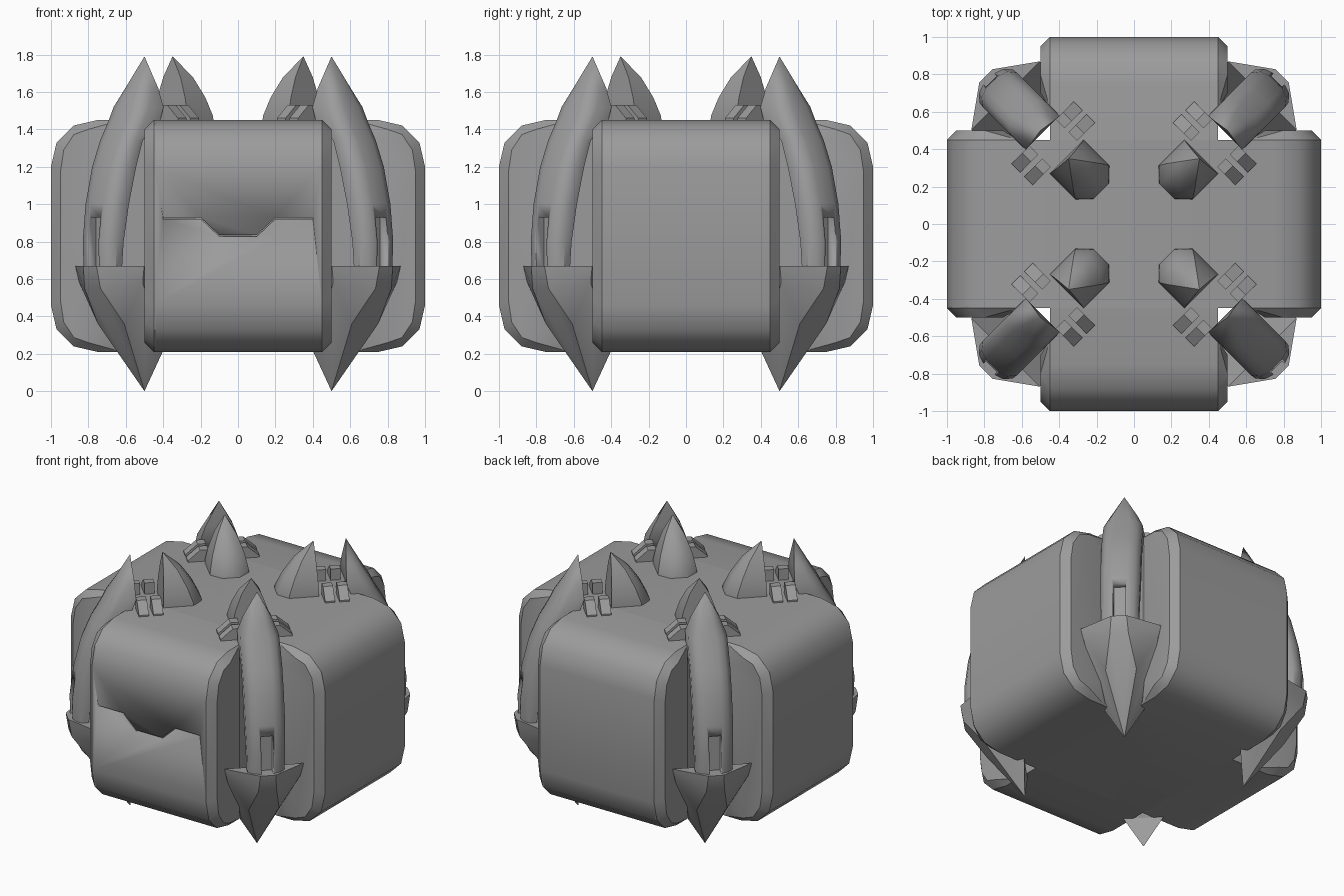
import bpy, bmesh, math
from mathutils import Matrix, Vector

if "Cube" in bpy.data.objects:
    bpy.data.objects.remove(bpy.data.objects["Cube"])

grey = bpy.data.materials.new("stone grey")
grey.diffuse_color = (0.33, 0.33, 0.33, 1)
grey.use_nodes = True
grey.node_tree.nodes["Principled BSDF"].inputs["Base Color"].default_value = grey.diffuse_color


def finish(name, bm, angle=0.0, smooth=35):
    """Turn a bmesh into a shaded object rotated about z."""
    bmesh.ops.recalc_face_normals(bm, faces=bm.faces)
    bm.transform(Matrix.Rotation(angle, 4, 'Z'))
    me = bpy.data.meshes.new(name)
    bm.to_mesh(me)
    bm.free()
    ob = bpy.data.objects.new(name, me)
    bpy.context.collection.objects.link(ob)
    me.materials.append(grey)
    bpy.ops.object.select_all(action='DESELECT')
    ob.select_set(True)
    bpy.context.view_layer.objects.active = ob
    bpy.ops.object.shade_smooth_by_angle(angle=math.radians(smooth))
    return ob


def hull(name, points, angle=0.0, smooth=35):
    bm = bmesh.new()
    for p in points:
        bm.verts.new(p)
    res = bmesh.ops.convex_hull(bm, input=bm.verts)
    loose = {v for v in res["geom_interior"] + res["geom_unused"]
             if isinstance(v, bmesh.types.BMVert)}
    if loose:
        bmesh.ops.delete(bm, geom=list(loose), context='VERTS')
    bmesh.ops.dissolve_limit(bm, angle_limit=0.01, verts=bm.verts, edges=bm.edges)
    return finish(name, bm, angle, smooth)


def loft(name, rings, tip=None, angle=0.0, smooth=35):
    """Skin equal-length rings, closing the end with a cap or a point."""
    bm = bmesh.new()
    vs = [[bm.verts.new(p) for p in ring] for ring in rings]
    n = len(vs[0])
    for a, b in zip(vs, vs[1:]):
        for i in range(n):
            j = (i + 1) % n
            bm.faces.new((a[i], a[j], b[j], b[i]))
    bm.faces.new(vs[0])
    if tip:
        t = bm.verts.new(tip)
        for i in range(n):
            bm.faces.new((vs[-1][i], vs[-1][(i + 1) % n], t))
    else:
        bm.faces.new(vs[-1])
    return finish(name, bm, angle, smooth)


def cut(target, cutter):
    cutter.hide_render = True
    cutter.hide_set(True)
    mod = target.modifiers.new("cut", 'BOOLEAN')
    mod.operation, mod.solver, mod.object = 'DIFFERENCE', 'EXACT', cutter


# Rounded end profile shared by the body bars and their side panels (x, z)
MID = 0.83
quarter = [(1.0, 0.37), (0.97, 0.50), (0.88, 0.59), (0.75, 0.62)]
end = [(x, MID - z) for x, z in reversed(quarter)] + [(x, MID + z) for x, z in quarter]
profile = end + [(-x, z) for x, z in reversed(end)]

# Crossed body bars
bars = [loft("body_bar_" + n, [[(x, y, z) for x, z in profile] for y in (-0.45, 0.45)], angle=a)
        for n, a in (("side", 0), ("front", math.pi / 2))]

# Engraved seam on the front
seam = [(-0.4, 0.93), (-0.2, 0.93), (-0.1, 0.835), (0.1, 0.835), (0.2, 0.93), (0.4, 0.93)]
outline = seam + [(x, z - 0.008) for x, z in reversed(seam)]
cut(bars[1], loft("seam_cutter", [[(x, y, z) for x, z in outline] for y in (-1.1, -0.985)]))

# Bevelled panels on both sides of each arm
base = [(0.62, MID - 0.62)] + end + [(0.62, MID + 0.62)]
raised = [(0.72 + (x - 0.62) * 0.605, MID + (z - MID) * 0.92) for x, z in end]
raised += [(0.70, MID - 0.50), (0.70, MID + 0.50)]
for k in range(4):
    for s in (-1, 1):
        hull("arm_side_panel", [(x, s * 0.44, z) for x, z in base]
             + [(x, s * 0.45, z) for x, z in base]
             + [(x, s * 0.5, z) for x, z in raised], k * math.pi / 2, 25)

# Claw sections: height, inner radius, outer radius, half width
sections = [(0.62, 1.00, 1.09, 0.12), (0.80, 0.99, 1.095, 0.125), (1.0, 0.955, 1.07, 0.13),
            (1.2, 0.90, 1.02, 0.13), (1.34, 0.85, 0.96, 0.13), (1.44, 0.72, 0.90, 0.13),
            (1.52, 0.69, 0.86, 0.127), (1.62, 0.693, 0.80, 0.09)]

for k in range(4):
    a = math.pi / 4 + k * math.pi / 2
    # Curved outer claw with a slot in its lower face
    rings = []
    for z, ri, ro, w in sections:
        c = min(0.06, (ro - ri) * 0.5)
        rings.append([(ri, -w, z), (ro - c, -w, z), (ro - 0.015, -w * 0.75, z), (ro, -w * 0.4, z),
                      (ro, w * 0.4, z), (ro - 0.015, w * 0.75, z), (ro - c, w, z), (ri, w, z)])
    claw = loft("outer_claw", rings, (0.707, 0, 1.79), a, 40)
    cut(claw, loft("slot_cutter", [[(r, s, z) for r, s in
        ((1.035, -0.04), (1.2, -0.04), (1.2, 0.04), (1.035, 0.04))] for z in (0.64, 0.93)], angle=a))

    # Arrowhead spike below the claw
    spike = [(0.707, 0, 0)]
    for s in (-1, 1):
        spike += [(0.97, s * 0.26, 0.67), (1.12, s * 0.05, 0.67), (1.10, s * 0.06, 0.55),
                  (0.96, s * 0.10, 0.36), (0.70, s * 0.13, 0.21), (0.96, s * 0.24, 0.58)]
    hull("lower_spike", spike, a, 30)

    # Inner tooth on the top
    tooth = []
    for z, r0, r1, w in ((1.42, 0.245, 0.51, 0.127), (1.47, 0.25, 0.51, 0.127),
                         (1.57, 0.30, 0.505, 0.105), (1.68, 0.375, 0.50, 0.065)):
        c = (r1 - r0) * 0.25
        tooth.append([(r1, -w, z), (r0 + c, -w, z), (r0, -w * 0.45, z),
                      (r0, w * 0.45, z), (r0 + c, w, z), (r1, w, z)])
    loft("inner_tooth", tooth, (0.495, 0, 1.79), a, 40)

    # Sloped ribs either side of the gap between tooth and claw
    for s in (-1, 1):
        for r0, r1 in ((0.53, 0.595), (0.625, 0.69)):
            loft("top_rib", [[(r, s * t, z) for t, z in
                 ((0.10, 1.44), (0.10, 1.53), (0.155, 1.53), (0.235, 1.46), (0.235, 1.44))]
                 for r in (r0, r1)], angle=a)
